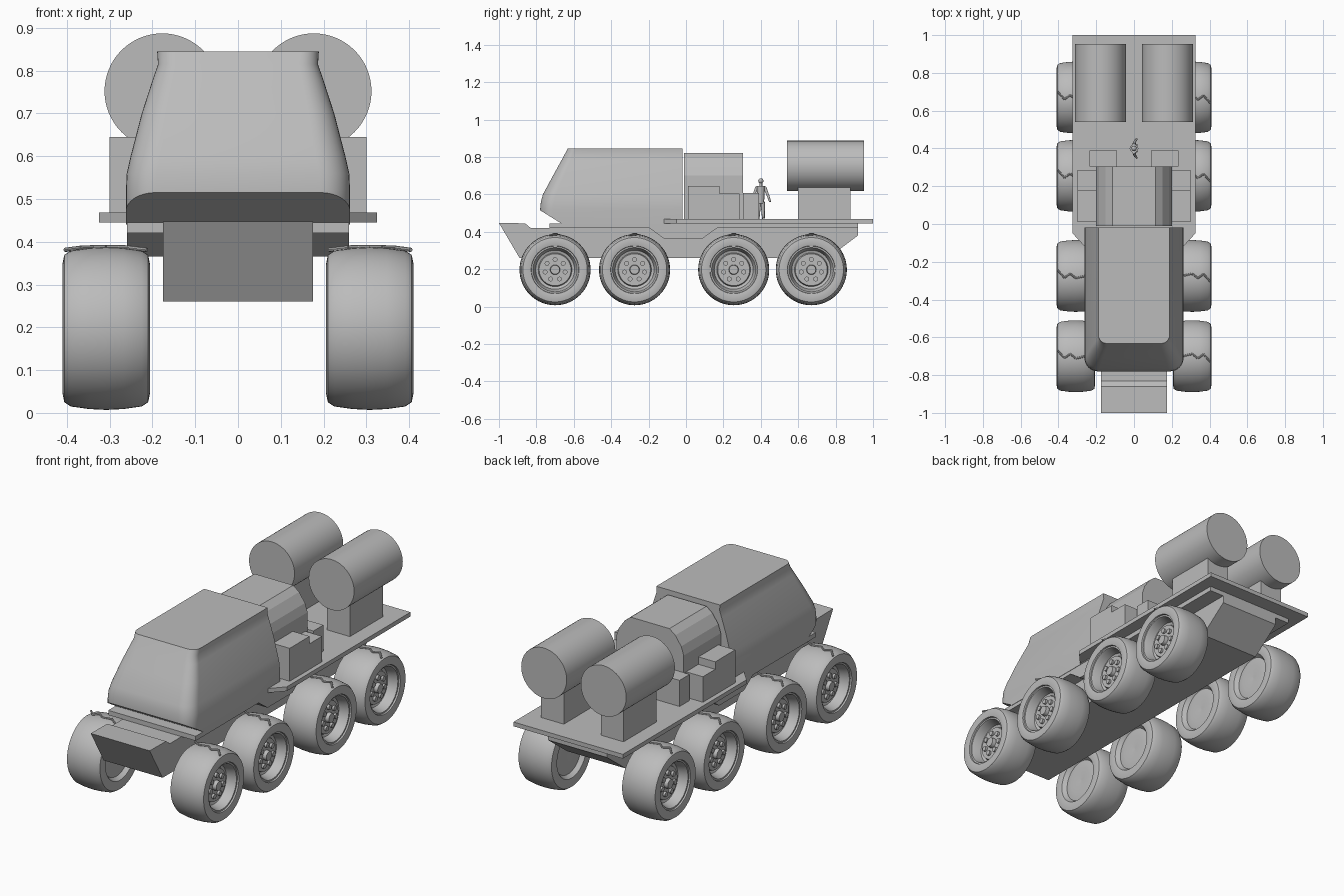
import bpy, bmesh
from math import pi, cos, sin
from mathutils import Matrix, Vector

cube = bpy.data.objects.get("Cube")
if cube:
    bpy.data.objects.remove(cube, do_unlink=True)

grey = bpy.data.materials.new("plain grey")
grey.use_nodes = True
COLOUR = (0.5, 0.5, 0.5, 1)
grey.diffuse_color = COLOUR
grey.node_tree.nodes["Principled BSDF"].inputs["Base Color"].default_value = COLOUR


def link(name, mesh, smooth=None):
    if not mesh.materials:
        mesh.materials.append(grey)
    ob = bpy.data.objects.new(name, mesh)
    bpy.context.collection.objects.link(ob)
    if smooth:
        bpy.ops.object.select_all(action='DESELECT')
        bpy.context.view_layer.objects.active = ob
        ob.select_set(True)
        bpy.ops.object.shade_smooth_by_angle(angle=smooth)
    return ob


def finish(name, bm, smooth=None):
    bmesh.ops.recalc_face_normals(bm, faces=bm.faces)
    mesh = bpy.data.meshes.new(name)
    bm.to_mesh(mesh)
    bm.free()
    return link(name, mesh, smooth)


def loft(bm, rings, caps=True):
    rows = [[bm.verts.new(p) for p in ring] for ring in rings]
    n = len(rows[0])
    for a, b in zip(rows, rows[1:]):
        for i in range(n):
            j = (i + 1) % n
            bm.faces.new((a[i], a[j], b[j], b[i]))
    if caps:
        bm.faces.new(rows[0])
        bm.faces.new(rows[-1])


def box(name, x, y, z):
    bm = bmesh.new()
    loft(bm, [[(x[0], y[0], h), (x[1], y[0], h), (x[1], y[1], h), (x[0], y[1], h)] for h in z])
    return finish(name, bm)


def side_prism(name, outline, x0, x1):
    bm = bmesh.new()
    loft(bm, [[(x, y, z) for y, z in outline] for x in (x0, x1)])
    return finish(name, bm)


def rod(bm, a, b, r1, r2, segs=12):
    a, b = Vector(a), Vector(b)
    d = b - a
    m = Matrix.Translation((a + b) / 2) @ d.to_track_quat('Z', 'Y').to_matrix().to_4x4()
    bmesh.ops.create_cone(bm, cap_ends=True, segments=segs, radius1=r1, radius2=r2,
                          depth=d.length, matrix=m)


# Hull with sloping bow and stern
side_prism("hull", [(-1, .447), (-.86, .445), (-.83, .42), (.92, .42), (.92, .38),
                    (.76, .26), (-.89, .26)], -.175, .175)
box("chassis_plate", (-.26, .26), (-.73, .92), (.42, .445))
for s, side in ((1, "left"), (-1, "right")):
    side_prism(side + "_skirt", [(-.21, .43), (-.12, .365), (.09, .365), (.18, .43)],
               s * .17, s * .26)

# Rear deck with tapered front corners
bm = bmesh.new()
deck = [(.325, 1), (.325, -.05), (.26, -.12), (-.26, -.12), (-.325, -.05), (-.325, 1)]
loft(bm, [[(x, y, z) for x, y in deck] for z in (.445, .468)])
finish("deck", bm)


# Cab: rounded front corners, leaning walls, undercut nose
def cab_ring(z, front, w, r):
    pts = [(w, -.018, z), (-w, -.018, z)]
    for cx, start in ((-w + r, pi), (w - r, 1.5 * pi)):
        pts += [(cx + r * cos(start + k * pi / 16), front + r + r * sin(start + k * pi / 16), z)
                for k in range(9)]
    return pts


bm = bmesh.new()
loft(bm, [cab_ring(*level) for level in (
    (.44, -.78, .262, .07), (.52, -.78, .262, .07), (.56, -.776, .26, .07),
    (.60, -.765, .251, .07), (.70, -.711, .225, .06), (.78, -.667, .199, .05),
    (.815, -.648, .187, .045), (.845, -.632, .189, .045))])
nose = bmesh.ops.bisect_plane(bm, geom=bm.verts[:] + bm.edges[:] + bm.faces[:],
                              plane_co=(0, -.78, .515), plane_no=(0, -.075, -.12), clear_outer=True)
bmesh.ops.holes_fill(bm, edges=[e for e in bm.edges if e.is_boundary])
finish("cab", bm, .5)

# Equipment module with chamfered roof
bm = bmesh.new()
half = [(.2, .468), (.2, .70), (.185, .745), (.15, .795), (.115, .822)]
section = half + [(-x, z) for x, z in reversed(half)]
loft(bm, [[(x, y, z) for x, z in section] for y in (-.01, .305)])
finish("module", bm)

# Lockers, tank mounts and tanks on both sides
for s, side in ((1, "left"), (-1, "right")):
    box(side + "_tall_locker", (s * .19, s * .3), (.01, .18), (.468, .645))
    box(side + "_low_locker", (s * .19, s * .3), (.18, .285), (.468, .605))
    box(side + "_rear_locker", (s * .09, s * .235), (.305, .39), (.468, .608))
    box(side + "_tank_mount", (s * .11, s * .245), (.6, .88), (.468, .64))
    bm = bmesh.new()
    rod(bm, (s * .177, .54, .752), (s * .177, .953, .752), .135, .135, 64)
    finish(side + "_tank", bm, .6)

# Wheel: turned tyre and rim, then hub and bolts, outer face towards +x
profile = [(-.072, .001), (-.082, .07), (-.076, .11), (-.098, .125), (-.1025, .15),
           (-.098, .172), (-.083, .182), (-.04, .188), (0, .19), (.04, .188), (.083, .182),
           (.098, .172), (.1025, .15), (.098, .128), (.09, .126), (.09, .118), (.075, .112),
           (.04, .104), (.035, .09), (.05, .085), (.05, .001)]
bm = bmesh.new()
angles = [2 * pi * k / 64 for k in range(64)]
loft(bm, [[(x, r * cos(a), r * sin(a)) for a in angles] for x, r in profile])
rod(bm, (.04, 0, 0), (.07, 0, 0), .028, .024, 24)
for k in range(7):
    a = pi / 2 + 2 * pi * k / 7
    rod(bm, (.045, .055 * cos(a), .055 * sin(a)), (.062, .055 * cos(a), .055 * sin(a)), .013, .013)
# Line laid across the top of the tyre
path = [Vector((x, y, (.191 - .5 * x * x) * cos(y / .19)))
        for x, y in ((-.095, .03), (-.05, .0), (0, .012), (.03, -.012), (.06, .01), (.096, -.03))]
for a, b in zip(path, path[1:]):
    rod(bm, a, b, .005, .005, 8)
wheel = finish("left_wheel_1", bm, .5)
wheel.location = (.308, -.70, .197)
for i, y in enumerate((-.70, -.275, .255, .67), 1):
    for side, x, turn in (("left", .308, 0), ("right", -.308, pi)):
        ob = wheel if (i, side) == (1, "left") else link(f"{side}_wheel_{i}", wheel.data)
        ob.location = (x, y, .197)
        ob.rotation_euler.z = turn

# Standing figure on the deck
bm = bmesh.new()
for s in (1, -1):
    rod(bm, (0, .4 + s * .014, .468), (0, .4 + s * .01, .56), .007, .012)
    elbow = (.005, .4 + s * .038, .595)
    rod(bm, (0, .4 + s * .02, .64), elbow, .009, .007)
    rod(bm, elbow, (.015, .4 + s * .05, .56), .007, .005)
    rod(bm, (-.008, .4 + s * .014, .472), (.018, .4 + s * .014, .472), .007, .006)
rod(bm, (0, .4, .55), (0, .4, .645), .017, .023)
rod(bm, (0, .4, .64), (0, .4, .665), .008, .008)
bmesh.ops.create_uvsphere(bm, u_segments=16, v_segments=10, radius=.014,
                          matrix=Matrix.Translation((0, .4, .672)))
finish("figure", bm, .6)
